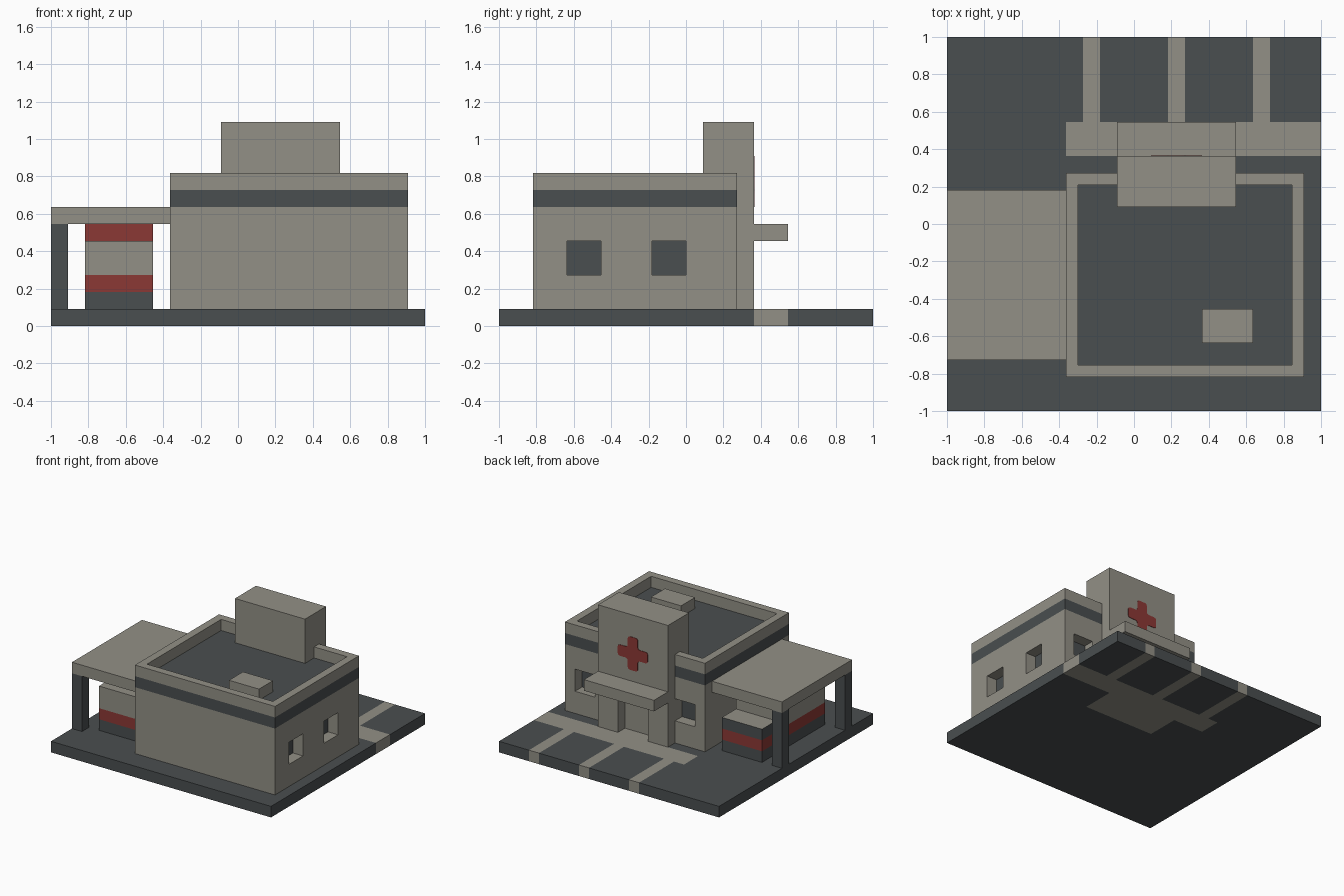
import bpy
import bmesh
from mathutils import Vector

U = 1 / 11  # building module: the site is 22 modules wide

if "Cube" in bpy.data.objects:
    bpy.data.objects.remove(bpy.data.objects["Cube"])


def material(name, rgb):
    m = bpy.data.materials.new(name)
    m.use_nodes = True
    color = (*rgb, 1)
    m.diffuse_color = color
    m.node_tree.nodes["Principled BSDF"].inputs["Base Color"].default_value = color
    return m


MATERIALS = [
    material("warm grey", (0.29, 0.28, 0.24)),
    material("dark slate", (0.068, 0.077, 0.08)),
    material("red", (0.26, 0.04, 0.035)),
]
GREY, DARK, RED = range(3)


def finish(name, bm):
    """Merge flat faces of equal colour, scale modules to units, link the part."""
    bmesh.ops.dissolve_limit(bm, angle_limit=0.01, verts=bm.verts, edges=bm.edges,
                             delimit={'MATERIAL'})
    bmesh.ops.scale(bm, vec=(U, U, U), verts=bm.verts)
    mesh = bpy.data.meshes.new(name)
    bm.to_mesh(mesh)
    bm.free()
    for m in MATERIALS:
        mesh.materials.append(m)
    obj = bpy.data.objects.new(name, mesh)
    bpy.context.scene.collection.objects.link(obj)
    return obj


def box_mesh(x, y, z, cuts=("", (), ())):
    """Box from three ranges, split at the given x, y and z positions."""
    bm = bmesh.new()
    bmesh.ops.create_cube(bm, size=1)
    for v in bm.verts:
        v.co = [r[0] if c < 0 else r[1] for c, r in zip(v.co, (x, y, z))]
    for axis, places in enumerate(cuts):
        normal = Vector((0, 0, 0))
        normal[axis] = 1
        for p in places:
            bmesh.ops.bisect_plane(bm, geom=bm.verts[:] + bm.edges[:] + bm.faces[:],
                                   plane_co=normal * p, plane_no=normal)
    bm.normal_update()
    return bm


def paint(bm, rule):
    for f in bm.faces:
        f.material_index = rule(f.calc_center_median(), f.normal)


def recess(bm, faces, color):
    """Push faces one module inward and colour the back of each opening."""
    bmesh.ops.inset_individual(bm, faces=faces, thickness=0, depth=-1)
    for f in faces:
        f.material_index = color


def box(name, x, y, z, color=GREY):
    bm = box_mesh(x, y, z)
    paint(bm, lambda c, n: color)
    return finish(name, bm)


# Ground slab with paving running through it
bays = [(-3, -2), (2, 3), (7, 8)]


def paving(c, n):
    sidewalk = c.x > -4 and 4 < c.y < 6
    under_tower = -1 < c.x < 6 and 1 < c.y < 6
    bay_line = c.y > 6 and any(a < c.x < b for a, b in bays)
    return GREY if sidewalk or under_tower or bay_line else DARK


ground = box_mesh((-11, 11), (-11, 11), (0, 1),
                  ([-4, -1, 6] + [p for bay in bays for p in bay], (1, 4, 6), ()))
paint(ground, paving)
finish("ground_slab", ground)

# Main walls with recessed windows at the back and on the left side
back_windows = [(-3, -1), (7, 9)]
side_windows = [(-7, -5), (-2, 0)]
walls = box_mesh((-4, 10), (-9, 3), (1, 7),
                 ([p for w in back_windows for p in w],
                  [p for w in side_windows for p in w], (3, 5)))


def is_window(f):
    c = f.calc_center_median()
    if not 3 < c.z < 5:
        return False
    if f.normal.y > 0.9:
        return any(a < c.x < b for a, b in back_windows)
    return f.normal.x > 0.9 and any(a < c.y < b for a, b in side_windows)


recess(walls, [f for f in walls.faces if is_window(f)], DARK)
finish("main_walls", walls)

# Dark band, parapet and sunken roof
roof = box_mesh((-4, 10), (-9, 3), (7, 9), ((), (), (8,)))
paint(roof, lambda c, n: DARK if c.z < 8 else GREY)
deck = [f for f in roof.faces if f.normal.z > 0.9]
bmesh.ops.inset_individual(roof, faces=deck, thickness=1, depth=0)
recess(roof, deck, DARK)
finish("roof_and_parapet", roof)
box("roof_unit", (4, 7), (-7, -5), (8, 9))

# Entrance tower with a recessed doorway
tower = box_mesh((-1, 6), (1, 4), (1, 12), ((1, 4), (), (4,)))
door = [f for f in tower.faces if f.normal.y > 0.9
        and 1 < f.calc_center_median().x < 4 and f.calc_center_median().z < 4]
recess(tower, door, GREY)
finish("entrance_tower", tower)
box("entrance_canopy", (-1, 6), (4, 6), (5, 6))

# Cross plate with softened corners
cross = bmesh.new()
arm = [(0.5, 0.5), (1.5, 0.5), (1.5, -0.5), (0.5, -0.5)]
outline = []
for turn in range(4):
    for a, b in arm[:3]:
        for _ in range(turn):
            a, b = b, -a
        outline.append((2.5 + a, 8.5 + b))
face = cross.faces.new([cross.verts.new((a, 4, b)) for a, b in outline])
solid = bmesh.ops.extrude_face_region(cross, geom=[face], use_keep_orig=True)
bmesh.ops.translate(cross, vec=(0, 0.04, 0),
                    verts=[g for g in solid["geom"] if isinstance(g, bmesh.types.BMVert)])
corners = [e for e in cross.edges if abs(e.verts[0].co.y - e.verts[1].co.y) > 0.01]
bmesh.ops.bevel(cross, geom=corners, offset=0.2, segments=2, profile=0.5, affect='EDGES')
bmesh.ops.recalc_face_normals(cross, faces=cross.faces)
paint(cross, lambda c, n: RED)
finish("cross_plate", cross)

# Side carport
box("carport_roof", (-11, -4), (-8, 2), (6, 7))
for name, y in (("front", -8), ("back", 1)):
    box(name + "_carport_post", (-11, -10), (y, y + 1), (1, 6), DARK)


# Parked van: dark skirt, red stripe, grey body, dark cab windows
def body_colors(c, n):
    if c.z < 2:
        return DARK
    return RED if c.z < 3 else GREY


def cab_colors(c, n):
    if c.z > 3 and abs(n.z) < 0.5:
        return DARK
    return body_colors(c, n)


for name, y, top, rule in (("van_body", (-7, 0), 5, body_colors),
                           ("van_cab", (0, 2), 4, cab_colors)):
    bm = box_mesh((-9, -5), y, (1, top), ((), (), (2, 3)))
    paint(bm, rule)
    finish(name, bm)
box("van_light_bar", (-9, -5), (-1, 0), (5, 6), RED)
